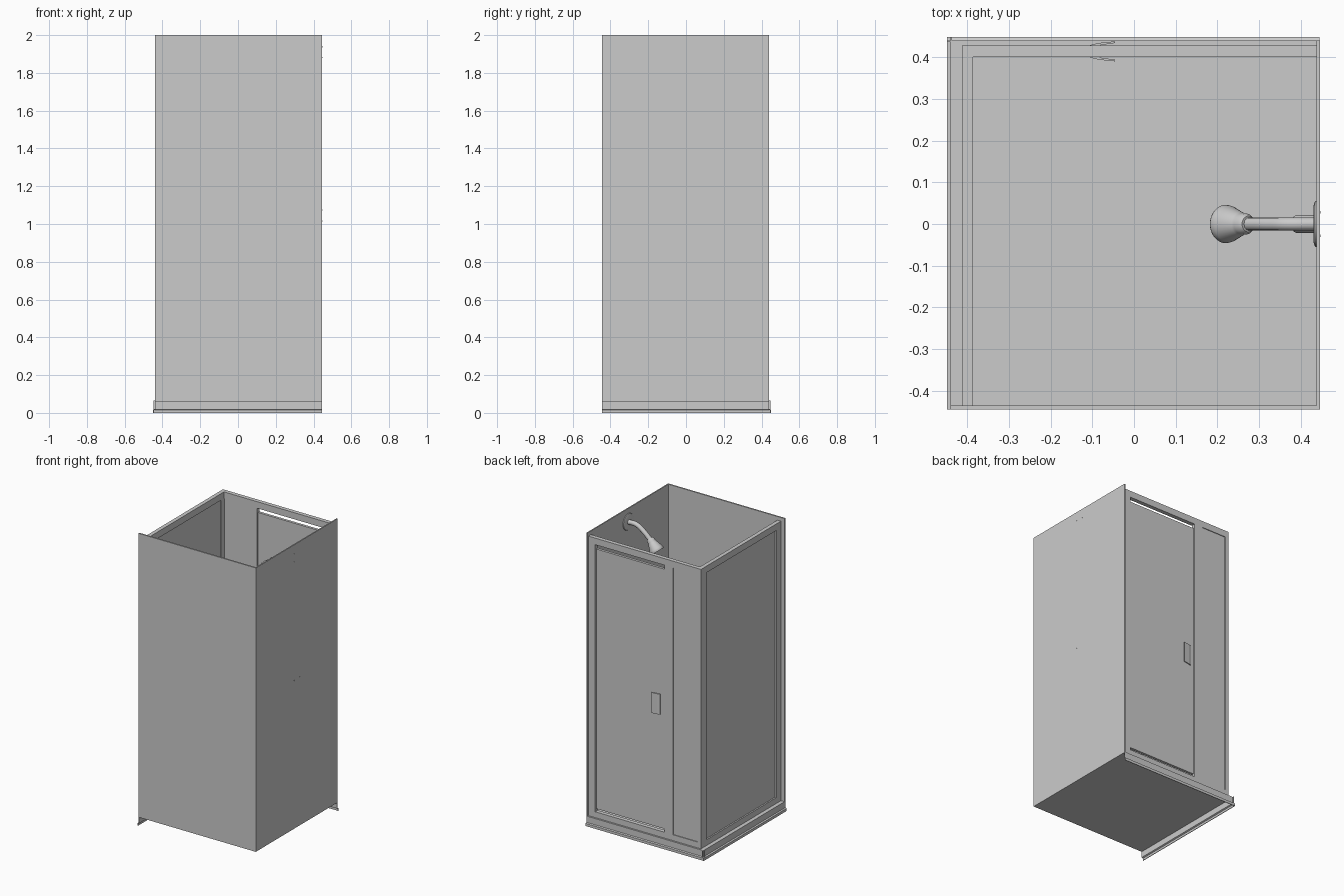
import bpy, bmesh, math
from mathutils import Vector

cube = bpy.data.objects.get("Cube")
if cube:
    bpy.data.objects.remove(cube, do_unlink=True)

grey = bpy.data.materials.new("light_grey")
grey.use_nodes = True
colour = (0.6, 0.6, 0.6, 1)
grey.diffuse_color = colour
grey.node_tree.nodes["Principled BSDF"].inputs["Base Color"].default_value = colour


def finish(name, bm, smooth=False):
    bmesh.ops.recalc_face_normals(bm, faces=bm.faces[:])
    mesh = bpy.data.meshes.new(name)
    bm.to_mesh(mesh)
    bm.free()
    mesh.materials.append(grey)
    obj = bpy.data.objects.new(name, mesh)
    bpy.context.collection.objects.link(obj)
    if smooth:
        bpy.ops.object.select_all(action='DESELECT')
        obj.select_set(True)
        bpy.context.view_layer.objects.active = obj
        bpy.ops.object.shade_smooth_by_angle(angle=math.radians(40))
    return obj


def add_box(bm, xs, ys, zs):
    made = bmesh.ops.create_cube(bm, size=1)["verts"]
    for v in made:
        v.co = [(a + b) / 2 + c * (b - a) for (a, b), c in zip((xs, ys, zs), v.co)]


def boxes(name, *parts):
    bm = bmesh.new()
    for part in parts:
        add_box(bm, *part)
    return finish(name, bm)


def prism(name, points, offset):
    bm = bmesh.new()
    face = bm.faces.new([bm.verts.new(p) for p in points])
    made = bmesh.ops.extrude_face_region(bm, geom=[face])["geom"]
    bmesh.ops.translate(bm, vec=offset, verts=[g for g in made if isinstance(g, bmesh.types.BMVert)])
    return finish(name, bm)


def turned(name, start, direction, profile, sides=32):
    """Turn (distance, radius) pairs about an axis."""
    bm = bmesh.new()
    turn = Vector(direction).to_track_quat('Z', 'Y')
    rings = []
    for d, r in profile:
        rings.append([bm.verts.new(Vector(start) + turn @ Vector(
            (r * math.cos(math.tau * i / sides), r * math.sin(math.tau * i / sides), d)))
            for i in range(sides)])
    for a, b in zip(rings, rings[1:]):
        for i in range(sides):
            j = (i + 1) % sides
            bm.faces.new((a[i], a[j], b[j], b[i]))
    bm.faces.new(rings[0])
    bm.faces.new(rings[-1])
    return finish(name, bm, True)


FLOOR, WALL_TOP, TOP = 0.065, 2.0, 1.975
SILL, HEAD = FLOOR + 0.04, TOP - 0.045
WALL_X, WALL_Y = 0.438, -0.435      # inner wall faces
FX = (-0.413, -0.386)               # side frame depth
FY = (0.40, 0.428)                  # door frame depth
FULL = (FLOOR, TOP)
OPEN = (SILL, HEAD)

# Solid walls and floor
boxes("front_wall", ((-0.44, 0.446), (-0.445, WALL_Y), (FLOOR, WALL_TOP)))
boxes("shower_wall", ((WALL_X, 0.446), (-0.445, 0.44), (FLOOR, WALL_TOP)))
boxes("floor", ((-0.44, 0.446), (-0.445, 0.44), (FLOOR - 0.005, FLOOR)))

# Stepped skirt along the two open sides of the tray
skirt = [(0.44, FLOOR), (0.44, 0.022), (0.449, 0.018), (0.449, 0),
         (0.445, 0), (0.445, 0.015), (0.436, 0.019), (0.436, FLOOR)]
prism("side_skirt", [(-d, -0.445, z) for d, z in skirt], (0, 0.893, 0))
prism("door_skirt", [(-0.448, d, z) for d, z in skirt], (0.893, 0, 0))

# Fixed side screen
boxes("side_frame",
      (FX, (0.37, FY[1]), FULL), (FX, (WALL_Y, -0.385), FULL),
      (FX, (-0.385, 0.37), (HEAD, TOP)), (FX, (-0.385, 0.37), (FLOOR, SILL)))
boxes("side_panel", ((-0.403, -0.393), (-0.385, 0.37), OPEN))

# Door side: posts, rails, mullion, narrow fixed pane
boxes("door_frame",
      ((0.387, WALL_X), FY, FULL), ((-0.20, -0.136), FY, OPEN),
      ((FX[1], 0.387), FY, (HEAD, TOP)), ((FX[1], 0.387), FY, (FLOOR, SILL)))
boxes("narrow_pane", ((FX[1], -0.20), (0.404, 0.423), OPEN))
boxes("door", ((-0.132, 0.382), (0.405, 0.423), (SILL + 0.02, HEAD - 0.03)))

# Flared pull plates on both faces of the door
for name, base, out in (("outer_handle", 0.423, 1), ("inner_handle", 0.405, -1)):
    curve = [(-0.105, 0), (-0.105, 0.006), (-0.085, 0.011), (-0.045, 0.015),
             (-0.045, 0.011), (-0.08, 0.006), (-0.09, 0)]
    prism(name, [(x, base + out * d, 0.90) for x, d in curve], (0, 0, 0.14))

# Wall plates with fixing screws that show on the outside
for name, z in (("shower", 1.91), ("valve", 1.045)):
    turned(name + "_plate", (WALL_X, 0, z), (-1, 0, 0), [(0, 0.056), (0.004, 0.054), (0.007, 0.045)])
    for i in range(4):
        a = math.tau * (i + 0.5) / 4
        turned(name + "_screw", (0.447, 0.04 * math.cos(a), z + 0.04 * math.sin(a)),
               (-1, 0, 0), [(0, 0.003), (0.012, 0.003)], 8)
turned("valve_knob", (WALL_X, 0, 1.045), (-1, 0, 0), [(0, 0.021), (0.05, 0.021), (0.055, 0.018)])

# Bent shower arm
curve = bpy.data.curves.new("shower_arm", 'CURVE')
curve.dimensions = '3D'
curve.bevel_depth = 0.016
curve.bevel_resolution = 4
curve.use_fill_caps = True
spline = curve.splines.new('BEZIER')
path = [(0.438, 1.91), (0.375, 1.908), (0.325, 1.88), (0.262, 1.825)]
spline.bezier_points.add(len(path) - 1)
for point, (x, z) in zip(spline.bezier_points, path):
    point.co = (x, 0, z)
    point.handle_left_type = point.handle_right_type = 'AUTO'
curve.materials.append(grey)
arm = bpy.data.objects.new("shower_arm", curve)
bpy.context.collection.objects.link(arm)

# Flared shower head
turned("shower_head", (0.274, 0, 1.84), (-0.62, 0, -0.78),
       [(0, 0.019), (0.008, 0.025), (0.024, 0.025), (0.03, 0.028),
        (0.075, 0.044), (0.088, 0.046), (0.094, 0.043)])
